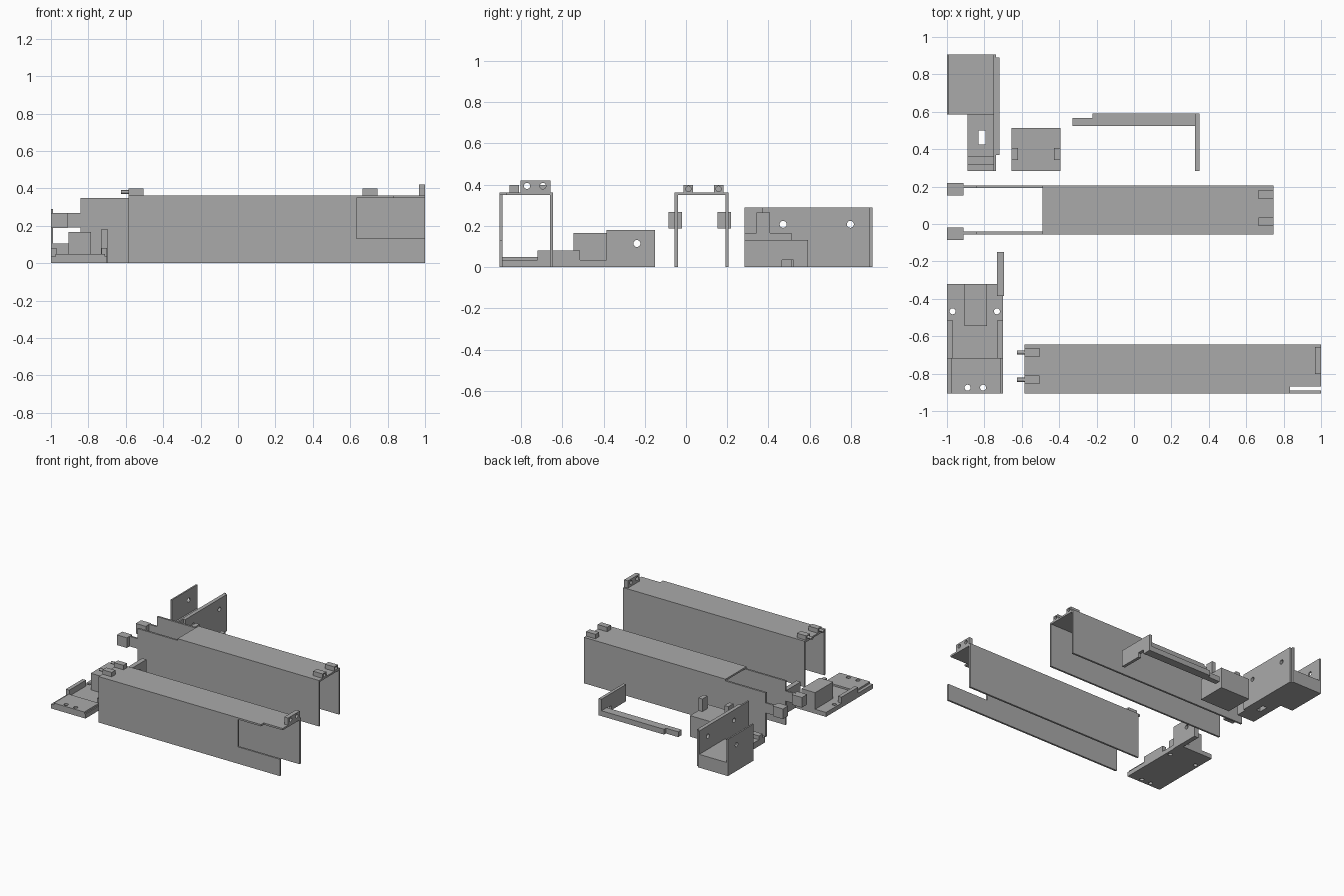
import bpy, bmesh
from mathutils import Vector, Matrix

cube = bpy.data.objects.get("Cube")
if cube:
    bpy.data.objects.remove(cube, do_unlink=True)

grey = bpy.data.materials.new("plain_grey")
grey.use_nodes = True
grey.diffuse_color = (0.4, 0.4, 0.4, 1)
grey.node_tree.nodes["Principled BSDF"].inputs["Base Color"].default_value = (0.4, 0.4, 0.4, 1)


def place(axis, u, v, w):
    """Point with w along the axis and (u, v) across it."""
    return {"x": Vector((w, u, v)), "y": Vector((u, w, v)), "z": Vector((u, v, w))}[axis]


def finish(name, bm):
    bmesh.ops.recalc_face_normals(bm, faces=bm.faces)
    mesh = bpy.data.meshes.new(name)
    bm.to_mesh(mesh)
    bm.free()
    mesh.materials.append(grey)
    ob = bpy.data.objects.new(name, mesh)
    bpy.context.collection.objects.link(ob)
    return ob


def prism(name, axis, outline, lo, hi):
    """Flat outline extruded along an axis."""
    bm = bmesh.new()
    face = bm.faces.new([bm.verts.new(place(axis, u, v, lo)) for u, v in outline])
    ext = bmesh.ops.extrude_face_region(bm, geom=[face])
    verts = [g for g in ext["geom"] if isinstance(g, bmesh.types.BMVert)]
    bmesh.ops.translate(bm, verts=verts, vec=place(axis, 0, 0, hi - lo))
    return finish(name, bm)


def box(name, x, y, z):
    return prism(name, "z", [(x[0], y[0]), (x[1], y[0]), (x[1], y[1]), (x[0], y[1])], *z)


def rod(name, axis, u, v, lo, hi, r):
    """Round bar along an axis."""
    bm = bmesh.new()
    turn = {"x": Matrix.Rotation(1.5707963, 4, "Y"), "z": Matrix.Identity(4)}[axis]
    bmesh.ops.create_cone(bm, cap_ends=True, segments=20, radius1=r, radius2=r, depth=hi - lo,
                          matrix=Matrix.Translation(place(axis, u, v, (lo + hi) / 2)) @ turn)
    return finish(name, bm)


def cut(ob, cutter):
    """Subtract a cutter, then discard it."""
    cutter.hide_render = True
    mod = ob.modifiers.new("hole", "BOOLEAN")
    mod.operation, mod.solver, mod.object = "DIFFERENCE", "EXACT", cutter
    bpy.context.view_layer.objects.active = ob
    bpy.ops.object.modifier_apply(modifier=mod.name)
    bpy.data.objects.remove(cutter, do_unlink=True)


def drill(ob, axis, spots, lo, hi, r=0.017):
    for u, v in spots:
        cut(ob, rod("drill", axis, u, v, lo, hi, r))


H, T = 0.363, 0.349      # cover height and underside of its roof
W = 0.015                # wall thickness

# Front cover: notched roof, front wall with an opening, plain back wall
y0, y1 = -0.905, -0.644
prism("front_cover_roof", "z", [(-0.585, y0), (0.835, y0), (0.835, -0.87), (1, -0.87),
                                (1, y1), (-0.585, y1)], T, H)
prism("front_cover_outer_wall", "y", [(-0.585, 0), (1, 0), (1, 0.133), (0.633, 0.133),
                                      (0.633, T), (-0.585, T)], y0, y0 + W)
box("front_cover_inner_wall", (-0.585, 1), (y1 - W, y1), (0, T))
for i, yc in enumerate((-0.833, -0.687)):
    box(f"front_cover_tab_{i}", (-0.585, -0.505), (yc - 0.023, yc + 0.023), (H, 0.398))
    rod(f"front_cover_pin_{i}", "x", yc, 0.381, -0.625, -0.58, 0.011)
hinge = box("front_cover_hinge_plate", (0.967, 1), (-0.803, -0.657), (H, 0.42))
drill(hinge, "x", [(-0.771, 0.394), (-0.694, 0.394)], 0.9, 1.1, 0.015)

# Middle cover: short roof, long side walls ending in gripping arms
y0, y1 = -0.055, 0.207
box("middle_cover_roof", (-0.49, 0.747), (y0, y1), (T, H))
for i, ya in enumerate((y0, y1 - W)):
    box(f"middle_cover_wall_{i}", (-0.842, 0.747), (ya, ya + W), (0, T))
    box(f"middle_cover_arm_{i}", (-0.92, -0.842), (ya, ya + W), (0.19, 0.269))
    yb = (-0.085, 0.152)[i]
    box(f"middle_cover_grip_{i}", (-1, -0.912), (yb, yb + 0.066), (0.188, 0.268))
    yc = (0.012, 0.158)[i]
    tab = box(f"middle_cover_tab_{i}", (0.665, 0.747), (yc - 0.023, yc + 0.023), (H, 0.398))
    drill(tab, "x", [(yc, 0.38)], 0.69, 0.8, 0.013)

# Latch rod: stepped bar with an upright end plate
prism("latch_bar", "z", [(-0.33, 0.525), (0.327, 0.525), (0.327, 0.591), (-0.222, 0.591),
                         (-0.222, 0.568), (-0.33, 0.568)], 0, 0.042)
prism("latch_end_plate", "x", [(0.283, 0), (0.465, 0), (0.465, 0.035), (0.522, 0.035),
                               (0.522, 0), (0.591, 0), (0.591, 0.133), (0.283, 0.133)],
      0.325, 0.349)

# Small block with two upright posts
box("post_block", (-0.655, -0.393), (0.283, 0.512), (0, 0.166))
for i, xa in enumerate((-0.655, -0.428)):
    box(f"block_post_{i}", (xa, xa + 0.035), (0.343, 0.407), (0.166, 0.266))

# Motor cradle: solid seat between drilled walls, slotted foot in front
box("cradle_seat", (-0.988, -0.75), (0.585, 0.905), (0, 0.105))
left = box("cradle_short_wall", (-1, -0.988), (0.585, 0.905), (0, 0.29))
drill(left, "x", [(0.797, 0.208)], -1.1, -0.9)
right = box("cradle_long_wall", (-0.75, -0.737), (0.283, 0.905), (0, 0.29))
pad = box("cradle_wall_pad", (-0.737, -0.72), (0.37, 0.89), (0, 0.29))
for wall in (right, pad):
    drill(wall, "x", [(0.471, 0.208), (0.797, 0.208)], -0.8, -0.7)
foot = box("cradle_foot", (-0.89, -0.75), (0.283, 0.585), (0, 0.05))
cut(foot, box("slot", (-0.832, -0.795), (0.425, 0.5), (-0.1, 0.2)))
box("cradle_foot_lip", (-0.89, -0.75), (0.315, 0.36), (0.05, 0.08))

# Mounting base: drilled plate with raised front, side rails, block and upright tab
base = box("base_plate", (-1, -0.7), (-0.905, -0.32), (0, 0.035))
drill(base, "z", [(-0.89, -0.875), (-0.807, -0.875), (-0.97, -0.467), (-0.733, -0.467)],
      -0.1, 0.1, 0.016)
front = box("base_raised_front", (-0.976, -0.71), (-0.905, -0.72), (0.035, 0.049))
drill(front, "z", [(-0.89, -0.875), (-0.807, -0.875)], -0.1, 0.1, 0.016)
for i, xa in enumerate((-1, -0.73)):
    box(f"base_rail_{i}", (xa, xa + 0.03), (-0.72, -0.513), (0.035, 0.082))
box("base_block", (-0.905, -0.785), (-0.545, -0.32), (0.035, 0.166))
tab = box("base_upright_tab", (-0.732, -0.695), (-0.386, -0.15), (0, 0.18))
drill(tab, "x", [(-0.238, 0.115)], -0.8, -0.6)
